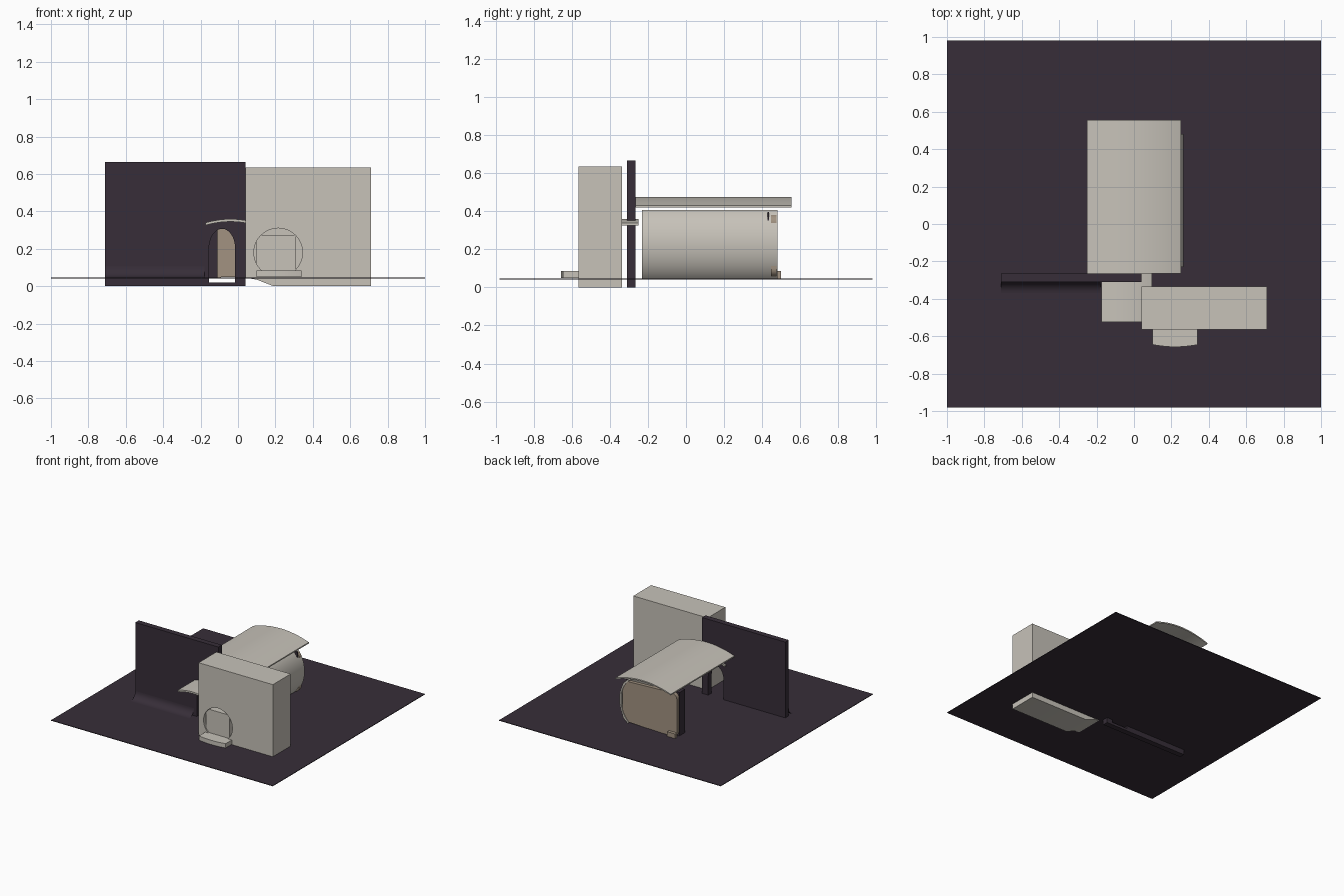
import bpy, bmesh, math
from mathutils import Vector

cube = bpy.data.objects.get("Cube")
if cube:
    bpy.data.objects.remove(cube, do_unlink=True)


def material(name, rgb):
    m = bpy.data.materials.new(name)
    m.use_nodes = True
    m.diffuse_color = (*rgb, 1)
    m.node_tree.nodes["Principled BSDF"].inputs["Base Color"].default_value = (*rgb, 1)
    return m


PALE = material("pale_stone", (0.57, 0.54, 0.485))
PLUM = material("dark_plum", (0.038, 0.027, 0.04))
TAN = material("warm_tan", (0.36, 0.29, 0.22))


def prism(name, outline, y0, y1, mat, axis="y"):
    """Extrude a closed (x, z) outline along y, or an (x, y) outline along z."""
    bm = bmesh.new()
    place = (lambda a, b: (a, y0, b)) if axis == "y" else (lambda a, b: (a, b, y0))
    face = bm.faces.new([bm.verts.new(place(a, b)) for a, b in outline])
    new = bmesh.ops.extrude_face_region(bm, geom=[face])["geom"]
    shift = Vector((0, y1 - y0, 0)) if axis == "y" else Vector((0, 0, y1 - y0))
    bmesh.ops.translate(bm, vec=shift, verts=[v for v in new if isinstance(v, bmesh.types.BMVert)])
    bmesh.ops.recalc_face_normals(bm, faces=bm.faces)
    me = bpy.data.meshes.new(name)
    bm.to_mesh(me)
    bm.free()
    me.materials.append(mat)
    ob = bpy.data.objects.new(name, me)
    bpy.context.collection.objects.link(ob)
    return ob


def box(name, x0, x1, y0, y1, z0, z1, mat):
    return prism(name, [(x0, z0), (x1, z0), (x1, z1), (x0, z1)], y0, y1, mat)


def arc(cx, cz, rx, rz, start, end, n):
    angles = [math.radians(start + (end - start) * i / n) for i in range(n + 1)]
    return [(cx + rx * math.cos(a), cz + rz * math.sin(a)) for a in angles]


def bow(x0, x1, z, rise, n=16):
    """Shallow arch from x0 to x1, springing at height z."""
    pts = [(x0 + (x1 - x0) * i / n, 2 * i / n - 1) for i in range(n + 1)]
    return [(x, z + rise * (1 - t * t)) for x, t in pts]


def vault(name, x0, x1, z, rise, thick, y0, y1):
    top = bow(x0, x1, z + thick, rise)
    return smooth(prism(name, bow(x0, x1, z, rise) + top[::-1], y0, y1, PALE))


def smooth(ob):
    bpy.ops.object.select_all(action="DESELECT")
    ob.select_set(True)
    bpy.context.view_layer.objects.active = ob
    bpy.ops.object.shade_smooth_by_angle(angle=math.radians(30))
    return ob


def cut(ob, cutter):
    """Subtract the cutter and remove it."""
    mod = ob.modifiers.new("opening", "BOOLEAN")
    mod.operation, mod.solver, mod.object = "DIFFERENCE", "EXACT", cutter
    bpy.ops.object.select_all(action="DESELECT")
    bpy.context.view_layer.objects.active = ob
    ob.select_set(True)
    bpy.ops.object.modifier_apply(modifier=mod.name)
    bpy.data.objects.remove(cutter, do_unlink=True)
    return smooth(ob)


# Ground sheet
box("ground", -1, 1, -0.98, 0.98, 0.042, 0.047, PLUM)

# Dark front wall with an arched doorway and a curved skirting
wall = box("dark_wall", -0.71, 0.04, -0.31, -0.265, 0, 0.665, PLUM)
door = [(-0.155, 0.02), (-0.015, 0.02)] + arc(-0.085, 0.2, 0.07, 0.107, 0, 180, 20)
cut(wall, prism("door_cutter", door, -0.4, -0.2, PLUM))

bm = bmesh.new()
curve = arc(-0.37, 0.107, 0.06, 0.06, -90, 0, 8)
rows = [[bm.verts.new((x, y, z)) for y, z in curve] for x in (-0.71, -0.18)]
for i in range(8):
    bm.faces.new((rows[0][i], rows[1][i], rows[1][i + 1], rows[0][i + 1]))
mesh = bpy.data.meshes.new("wall_skirting")
bm.to_mesh(mesh)
bm.free()
mesh.materials.append(PLUM)
skirting = bpy.data.objects.new("wall_skirting", mesh)
bpy.context.collection.objects.link(skirting)
smooth(skirting)

# Curved canopy over the doorway
vault("door_canopy", -0.175, 0.095, 0.325, 0.02, 0.014, -0.525, -0.25)

# Pale block with a round niche
outline = [(0.04, 0.045), (0.1, 0.035), (0.19, 0), (0.71, 0), (0.71, 0.635), (0.04, 0.635)]
block = prism("pale_block", outline, -0.565, -0.335, PALE)
niche = arc(0.215, 0.18, 0.13, 0.13, 0, 360, 48)[:-1]
cut(block, prism("niche_cutter", niche, -0.7, -0.4, PALE))
box("niche_panel", 0.1, 0.31, -0.555, -0.395, 0.07, 0.275, PALE)

# Step with a bowed front edge
step = [(0.34, -0.55), (0.1, -0.55)] + bow(0.1, 0.34, -0.645, -0.012)
prism("niche_step", step, 0.05, 0.085, PALE, axis="z")

# Barrel hall: bulging side shell, open on the other side
outer = arc(0.1, 0.225, 0.165, 0.215, -57, 57, 20)
inner = arc(0.1, 0.225, 0.152, 0.2, 57, -57, 20)
smooth(prism("hall_shell", outer + inner, -0.23, 0.48, PALE))
box("shell_slot", 0.2, 0.237, 0.427, 0.435, 0.35, 0.395, PLUM)

# Rounded rear wall and the dark door panel beside it
corners = [(0.19, 0.34, 0), (-0.2, 0.355, 90), (-0.2, 0.09, 180), (0.19, 0.1, 270)]
rear = []
for cx, cz, a in corners:
    rear += arc(cx, cz, 0.05, 0.045, a, a + 90, 6)
smooth(prism("rear_wall", rear, 0.445, 0.475, TAN))
box("rear_door_panel", -0.25, -0.11, 0.37, 0.443, 0.045, 0.4, PLUM)
box("rear_step", -0.25, -0.18, 0.475, 0.5, 0.045, 0.085, TAN)

# Vaulted roof
vault("hall_roof", -0.25, 0.25, 0.42, 0.045, 0.01, -0.265, 0.555)
